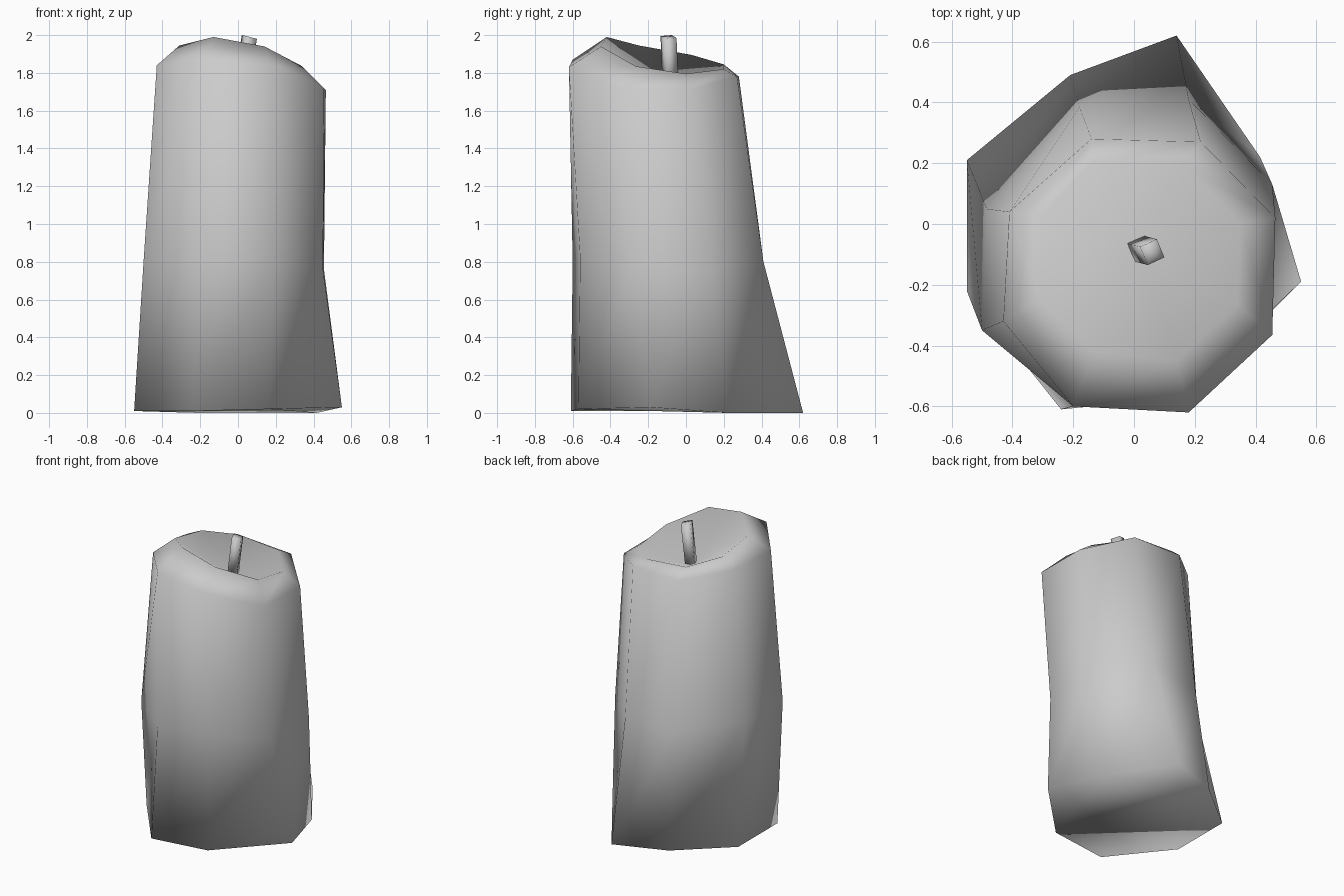
import bpy, bmesh
from mathutils import Vector

cube = bpy.data.objects.get("Cube")
if cube:
    bpy.data.objects.remove(cube, do_unlink=True)

grey = bpy.data.materials.new("pale_grey")
grey.use_nodes = True
colour = (0.6, 0.6, 0.6, 1)
grey.diffuse_color = colour
grey.node_tree.nodes["Principled BSDF"].inputs["Base Color"].default_value = colour


def skin(name, rings, top):
    """Skin a stack of rings, cap the bottom flat and fan the top to a point."""
    bm = bmesh.new()
    loops = [[bm.verts.new(p) for p in ring] for ring in rings]
    n = len(loops[0])
    for low, high in zip(loops, loops[1:]):
        for i in range(n):
            j = (i + 1) % n
            bm.faces.new((low[i], low[j], high[j], high[i]))
    bm.faces.new(loops[0][::-1])
    tip = bm.verts.new(top)
    for i in range(n):
        bm.faces.new((loops[-1][i], loops[-1][(i + 1) % n], tip))
    bmesh.ops.recalc_face_normals(bm, faces=bm.faces[:])
    for face in bm.faces:
        face.smooth = True
    mesh = bpy.data.meshes.new(name)
    bm.to_mesh(mesh)
    bm.free()
    mesh.materials.append(grey)
    bpy.context.collection.objects.link(bpy.data.objects.new(name, mesh))


# Candle body: uneven eight-sided rings, counter-clockwise from the front
base = [(.165, -.57, .02), (.55, -.19, .03), (.415, .22, 0), (.14, .62, 0),
        (-.21, .49, 0), (-.55, .21, .01), (-.55, -.22, .01), (-.24, -.61, .01)]
middle = [(.18, -.56, .82), (.45, -.285, .76), (.455, .13, .76), (.18, .41, .8),
          (-.18, .385, .78), (-.485, .05, .8), (-.5, -.35, .8), (-.2, -.6, .8)]
shoulder = [(.18, -.62, 1.83), (.455, -.365, 1.72), (.465, .02, 1.71), (.22, .27, 1.78),
            (-.14, .28, 1.78), (-.41, .04, 1.84), (-.43, -.32, 1.84), (-.2, -.6, 1.87)]
rim = [(.14, -.45, 1.94), (.34, -.265, 1.835), (.35, 0, 1.795), (.16, .2, 1.82),
       (-.14, .2, 1.845), (-.3, .03, 1.895), (-.31, -.25, 1.945), (-.13, -.42, 1.99)]
skin("candle_body", [base, middle, shoulder, rim], (.02, -.09, 1.71))

# Wick: thin leaning square stick with a slanted tip
tip_ring = [Vector(p) for p in ((.02, -.075, 2), (.045, -.135, 1.995),
                                (.1, -.11, 1.98), (.075, -.05, 1.985))]
lean = Vector((-.045, .012, -.29))
skin("wick", [[p + lean for p in tip_ring], tip_ring], sum(tip_ring, Vector()) / 4)
